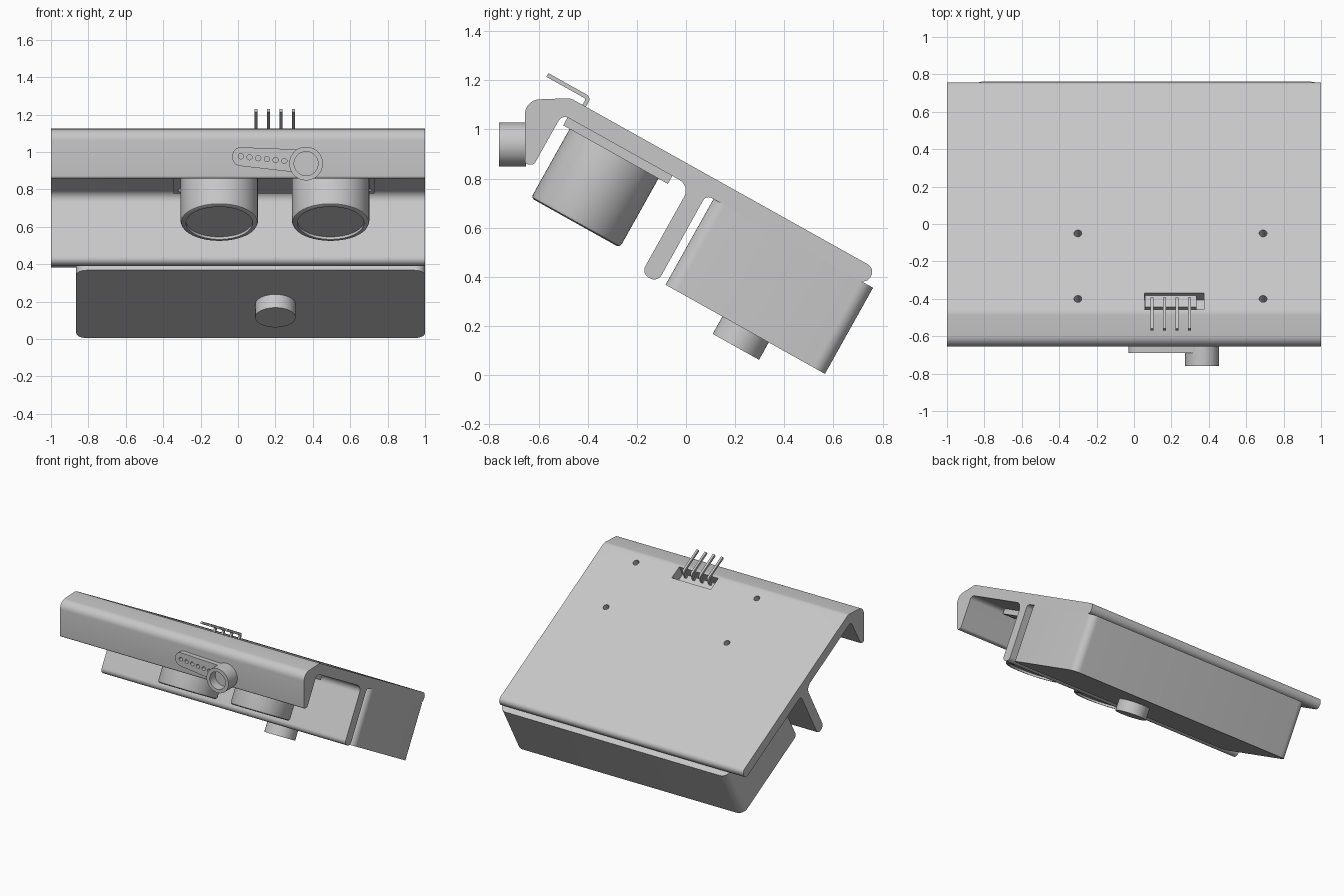
import bpy
import bmesh
from math import pi, radians, tan
from mathutils import Matrix, Vector

if "Cube" in bpy.data.objects:
    bpy.data.objects.remove(bpy.data.objects["Cube"])

grey = bpy.data.materials.new("light grey")
grey.use_nodes = True
COLOUR = (0.57, 0.57, 0.57, 1)
grey.diffuse_color = COLOUR
grey.node_tree.nodes["Principled BSDF"].inputs["Base Color"].default_value = COLOUR

# Frames: SIDE extrudes a (y, z) profile along x, TILT lies on the sloping plate,
# FRONT looks out of the front flange
SIDE = Matrix(((0, 0, 1, 0), (1, 0, 0, 0), (0, 1, 0, 0), (0, 0, 0, 1)))
TILT = Matrix.Translation((0, -0.47, 1.127)) @ Matrix.Rotation(radians(-29.2), 4, 'X')
FRONT = Matrix.Translation((0, -0.655, 0)) @ Matrix.Rotation(pi / 2, 4, 'X')


def finish(name, bm, frame):
    bmesh.ops.transform(bm, matrix=frame, verts=bm.verts)
    bmesh.ops.recalc_face_normals(bm, faces=bm.faces)
    mesh = bpy.data.meshes.new(name)
    bm.to_mesh(mesh)
    bm.free()
    mesh.materials.append(grey)
    ob = bpy.data.objects.new(name, mesh)
    bpy.context.collection.objects.link(ob)
    return ob


def rounded(corners, steps=8):
    """Round each (a, b, radius) corner of a polygon."""
    out = []
    for i, (a, b, r) in enumerate(corners):
        p = Vector((a, b))
        if r == 0:
            out.append(p)
            continue
        d1 = (Vector(corners[i - 1][:2]) - p).normalized()
        d2 = (Vector(corners[(i + 1) % len(corners)][:2]) - p).normalized()
        half = d1.angle(d2) / 2
        reach = r / tan(half)
        start = p + d1 * reach
        centre = p + (d1 + d2).normalized() * (reach ** 2 + r ** 2) ** 0.5
        s, e = start - centre, p + d2 * reach - centre
        turn = s.angle_signed(e)
        for k in range(steps + 1):
            out.append(centre + Matrix.Rotation(-turn * k / steps, 2) @ s)
    return out


def prism(name, corners, low, high, frame):
    bm = bmesh.new()
    face = bm.faces.new([bm.verts.new((p.x, p.y, low)) for p in rounded(corners)])
    top = bmesh.ops.extrude_face_region(bm, geom=[face])["geom"]
    verts = [v for v in top if isinstance(v, bmesh.types.BMVert)]
    bmesh.ops.translate(bm, vec=(0, 0, high - low), verts=verts)
    return finish(name, bm, frame)


def block(name, x, y, z, frame, r=0):
    corners = [(x[0], y[0], r), (x[1], y[0], r), (x[1], y[1], r), (x[0], y[1], r)]
    return prism(name, corners, z[0], z[1], frame)


def lathe(name, profile, centre, frame, sides=48):
    bm = bmesh.new()
    verts = [bm.verts.new((r, 0, h)) for r, h in profile]
    edges = [bm.edges.new(pair) for pair in zip(verts, verts[1:])]
    bmesh.ops.spin(bm, geom=verts + edges, cent=(0, 0, 0), axis=(0, 0, 1),
                   angle=2 * pi, steps=sides)
    bmesh.ops.remove_doubles(bm, verts=bm.verts, dist=0.0001)
    return finish(name, bm, frame @ Matrix.Translation((*centre, 0)))


def rod(name, r, low, high, centre, frame, sides=48):
    return lathe(name, [(0, low), (r, low), (r, high), (0, high)], centre, frame, sides)


def cut(ob, cutters):
    bpy.context.view_layer.objects.active = ob
    for cutter in cutters:
        mod = ob.modifiers.new("cut", 'BOOLEAN')
        mod.operation, mod.solver, mod.object = 'DIFFERENCE', 'EXACT', cutter
        bpy.ops.object.modifier_apply(modifier=mod.name)
        bpy.data.objects.remove(cutter)


# Bracket: sloping plate with front flange and middle leg
bracket = prism("bracket", [
    (-0.47, 1.127, 0.06), (-0.655, 1.12, 0.06), (-0.655, 0.857, 0.015),
    (-0.618, 0.857, 0.018), (-0.504, 1.061, 0.03), (0.017, 0.77, 0.05),
    (-0.182, 0.414, 0.034), (-0.116, 0.377, 0.034), (0.082, 0.733, 0.025),
    (0.734, 0.369, 0.034), (0.77, 0.434, 0.034)], -1, 1, SIDE)

# Sensor circuit board under the plate
board = block("sensor_board", (-0.345, 0.73), (0.028, 0.516), (-0.111, -0.074), TILT)

# Screw holes through plate and board, and the connector slot
holes = [(x, u) for x in (-0.3, 0.69) for u in (0.08, 0.481)]
for part in (bracket, board):
    cut(part, [rod("hole_cutter", 0.021, -0.2, 0.1, c, TILT, 20) for c in holes])
cut(bracket, [block("slot_cutter", (0.055, 0.375), (0.015, 0.115), (-0.0745, 0.1), TILT)])

# Connector with four bent pins
block("connector_body", (0.06, 0.335), (0.045, 0.113), (-0.08, -0.025), TILT)
for i in range(4):
    x = 0.097 + i * 0.067
    prism(f"connector_pin_{i + 1}", [
        (-0.128, 0.028, 0), (0.056, 0.028, 0.008), (0.056, -0.06, 0),
        (0.072, -0.06, 0), (0.072, 0.045, 0.022), (-0.128, 0.045, 0)],
        x - 0.008, x + 0.008, TILT @ SIDE)

# Two sensor barrels with recessed faces
for side, x in (("right", -0.1), ("left", 0.495)):
    lathe(f"{side}_sensor_barrel", [
        (0, -0.418), (0.178, -0.418), (0.178, -0.433), (0.193, -0.433), (0.203, -0.428),
        (0.207, -0.418), (0.207, -0.105), (0, -0.105)], (x, 0.265), TILT, 64)

# Rear box with rounded upright corners, and its button
block("rear_box", (-0.865, 1), (0.708, 1.451), (-0.474, -0.073), TILT, 0.055)
rod("box_button", 0.108, -0.555, -0.46, (0.2, 1.081), TILT)

# Servo arm with a row of holes, and its hollow hub
arm = prism("servo_arm", [
    (-0.03, 0.93, 0.045), (0.36, 0.885, 0), (0.36, 1.012, 0), (-0.03, 1.027, 0.045)],
    -0.005, 0.035, FRONT)
cut(arm, [rod("arm_hole_cutter", 0.014, -0.1, 0.1,
              (0.015 + i * 0.0465, 0.977 - i * 0.005), FRONT, 20) for i in range(6)])
lathe("servo_hub", [(0, -0.005), (0.09, -0.005), (0.09, 0.105), (0.064, 0.105),
                    (0.064, 0.04), (0, 0.04)], (0.364, 0.938), FRONT)

# Smooth the rounded surfaces, keep the edges sharp
for ob in bpy.context.scene.objects:
    if ob.type == 'MESH':
        bpy.ops.object.select_all(action='DESELECT')
        ob.select_set(True)
        bpy.context.view_layer.objects.active = ob
        bpy.ops.object.shade_smooth_by_angle(angle=radians(30))
